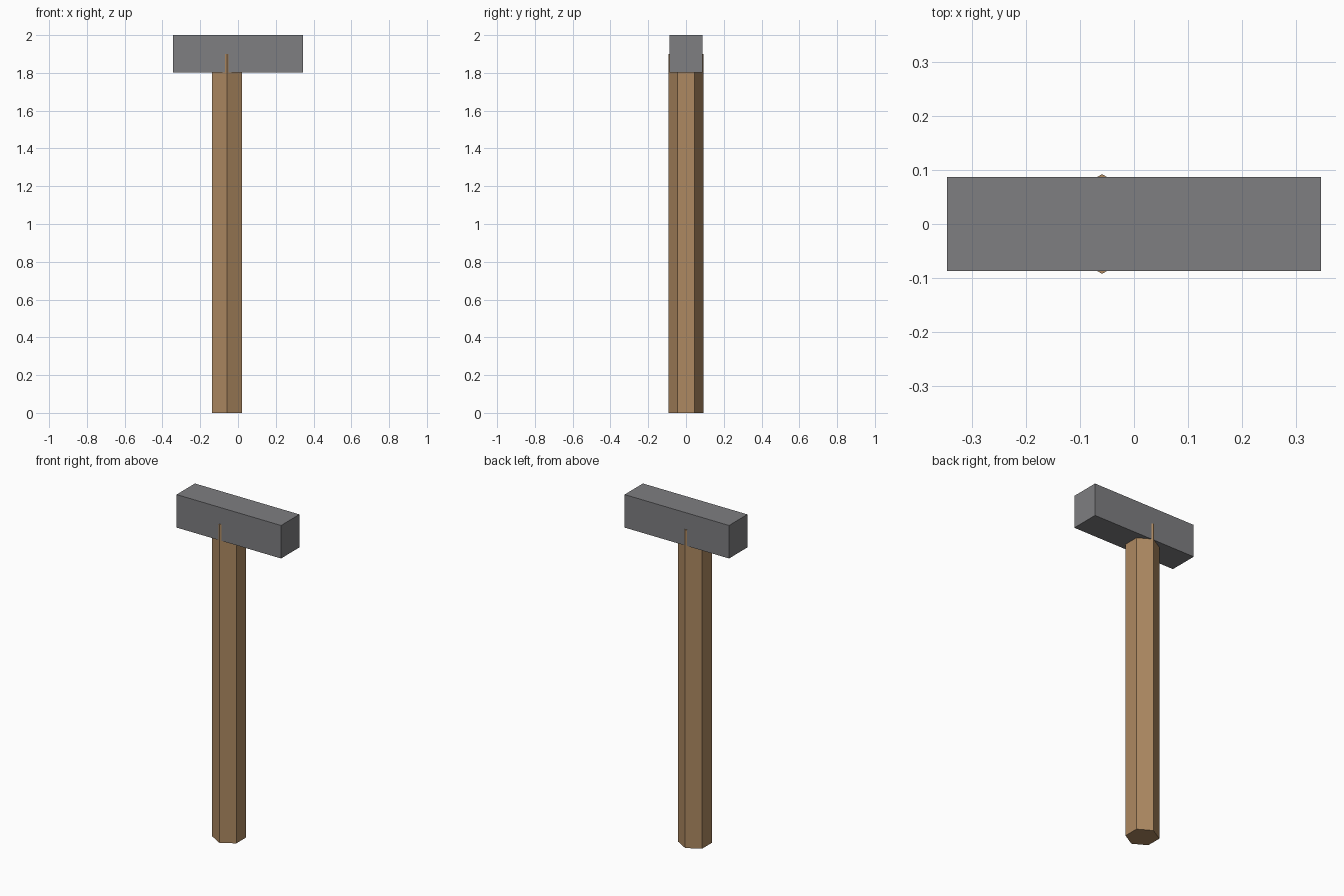
import bpy
import math

if "Cube" in bpy.data.objects:
    bpy.data.objects.remove(bpy.data.objects["Cube"])


def material(name, color):
    m = bpy.data.materials.new(name)
    m.diffuse_color = color
    m.use_nodes = True
    m.node_tree.nodes["Principled BSDF"].inputs["Base Color"].default_value = m.diffuse_color
    return m


# Hexagonal wooden handle, corners pointing front and back
HANDLE_TOP = 1.9
bpy.ops.mesh.primitive_cylinder_add(vertices=6, radius=0.092, depth=HANDLE_TOP,
                                    location=(-0.059, 0, HANDLE_TOP / 2))
handle = bpy.context.object
handle.name = "handle"
handle.data.materials.append(material("wood", (0.42, 0.25, 0.12, 1)))
# Make sure a corner lies on the y axis
if max(v.co.y for v in handle.data.vertices) < 0.09:
    handle.rotation_euler.z = math.radians(30)

# Block head, the handle runs halfway up into it
HEAD_BOTTOM, HEAD_TOP = 1.803, 2.0
bpy.ops.mesh.primitive_cube_add(size=1, location=(0, 0, (HEAD_BOTTOM + HEAD_TOP) / 2))
head = bpy.context.object
head.name = "head"
head.scale = (0.69, 0.173, HEAD_TOP - HEAD_BOTTOM)
bpy.ops.object.transform_apply(location=False, rotation=False, scale=True)
head.data.materials.append(material("iron", (0.21, 0.21, 0.22, 1)))
